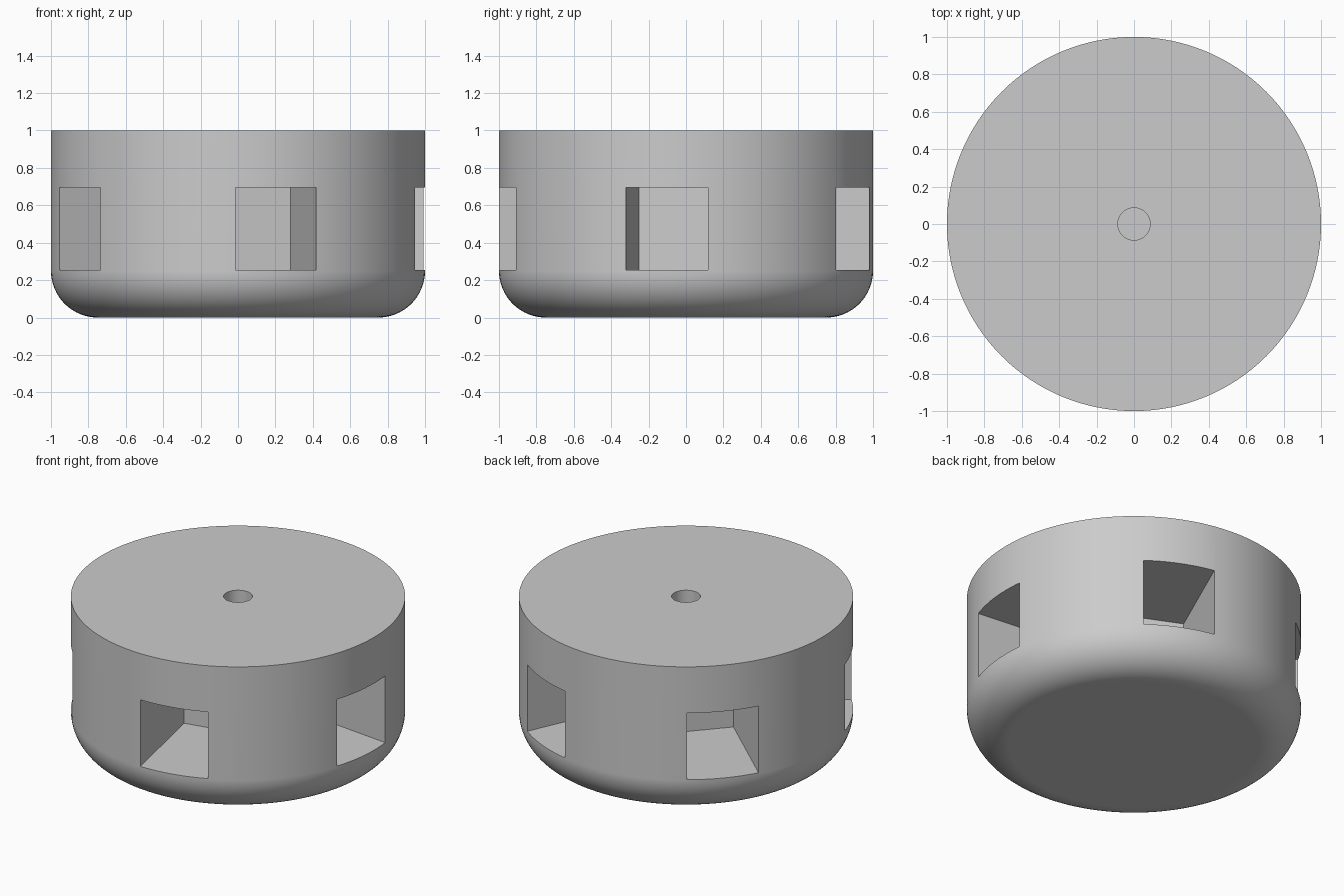
import bpy
import bmesh
from math import sin, cos, pi, radians
from mathutils import Matrix

RADIUS, HEIGHT, FILLET = 1.0, 1.0, 0.25
HOLE_RADIUS, HOLE_FLOOR = 0.086, 0.5
SLOTS, FIRST_SLOT = 5, radians(-78)
SLOT_BACK, SLOT_END, SLOT_WIDTH = 0.31, 1.2, 0.44
SLOT_LOW, SLOT_HIGH = 0.255, 0.695

if "Cube" in bpy.data.objects:
    bpy.data.objects.remove(bpy.data.objects["Cube"], do_unlink=True)

grey = bpy.data.materials.new("light grey")
grey.use_nodes = True
colour = (0.6, 0.6, 0.6, 1.0)
grey.diffuse_color = colour
grey.node_tree.nodes["Principled BSDF"].inputs["Base Color"].default_value = colour


def add_object(name, bm):
    bmesh.ops.recalc_face_normals(bm, faces=bm.faces)
    mesh = bpy.data.meshes.new(name)
    bm.to_mesh(mesh)
    bm.free()
    mesh.materials.append(grey)
    obj = bpy.data.objects.new(name, mesh)
    bpy.context.collection.objects.link(obj)
    return obj


def lathe(name, profile, steps=128):
    bm = bmesh.new()
    verts = [bm.verts.new((r, 0, z)) for r, z in profile]
    edges = [bm.edges.new(pair) for pair in zip(verts, verts[1:])]
    bmesh.ops.spin(bm, geom=verts + edges, cent=(0, 0, 0), axis=(0, 0, 1),
                   angle=2 * pi, steps=steps, use_duplicate=False)
    bmesh.ops.remove_doubles(bm, verts=bm.verts, dist=0.0001)
    return add_object(name, bm)


# Round body with a blind shaft hole on top and a rounded bottom edge
fillet = [(RADIUS - FILLET + FILLET * cos(a), FILLET - FILLET * sin(a))
          for a in (pi / 2 * i / 16 for i in range(17))]
body = lathe("slotted_drum",
             [(0, HOLE_FLOOR), (HOLE_RADIUS, HOLE_FLOOR), (HOLE_RADIUS, HEIGHT),
              (RADIUS, HEIGHT)] + fillet + [(0, 0)])

# Five radial pockets, built as one cutter
bm = bmesh.new()
size = (SLOT_END - SLOT_BACK, SLOT_WIDTH, SLOT_HIGH - SLOT_LOW)
centre = ((SLOT_END + SLOT_BACK) / 2, 0, (SLOT_HIGH + SLOT_LOW) / 2)
for i in range(SLOTS):
    turn = Matrix.Rotation(FIRST_SLOT + i * 2 * pi / SLOTS, 4, "Z")
    bmesh.ops.create_cube(
        bm, size=1, matrix=turn @ Matrix.Translation(centre) @ Matrix.Diagonal((*size, 1)))
cutter = add_object("slot_cutter", bm)
cutter.hide_render = True

# Cut the pockets, then shade smooth with sharp rims
bpy.ops.object.select_all(action="DESELECT")
body.select_set(True)
bpy.context.view_layer.objects.active = body
cut = body.modifiers.new("pockets", "BOOLEAN")
cut.operation = "DIFFERENCE"
cut.solver = "EXACT"
cut.object = cutter
bpy.ops.object.modifier_apply(modifier=cut.name)
bpy.data.objects.remove(cutter, do_unlink=True)
bpy.ops.object.shade_smooth_by_angle(angle=radians(30))
normals = body.modifiers.new("even shading", "WEIGHTED_NORMAL")
normals.keep_sharp = True
